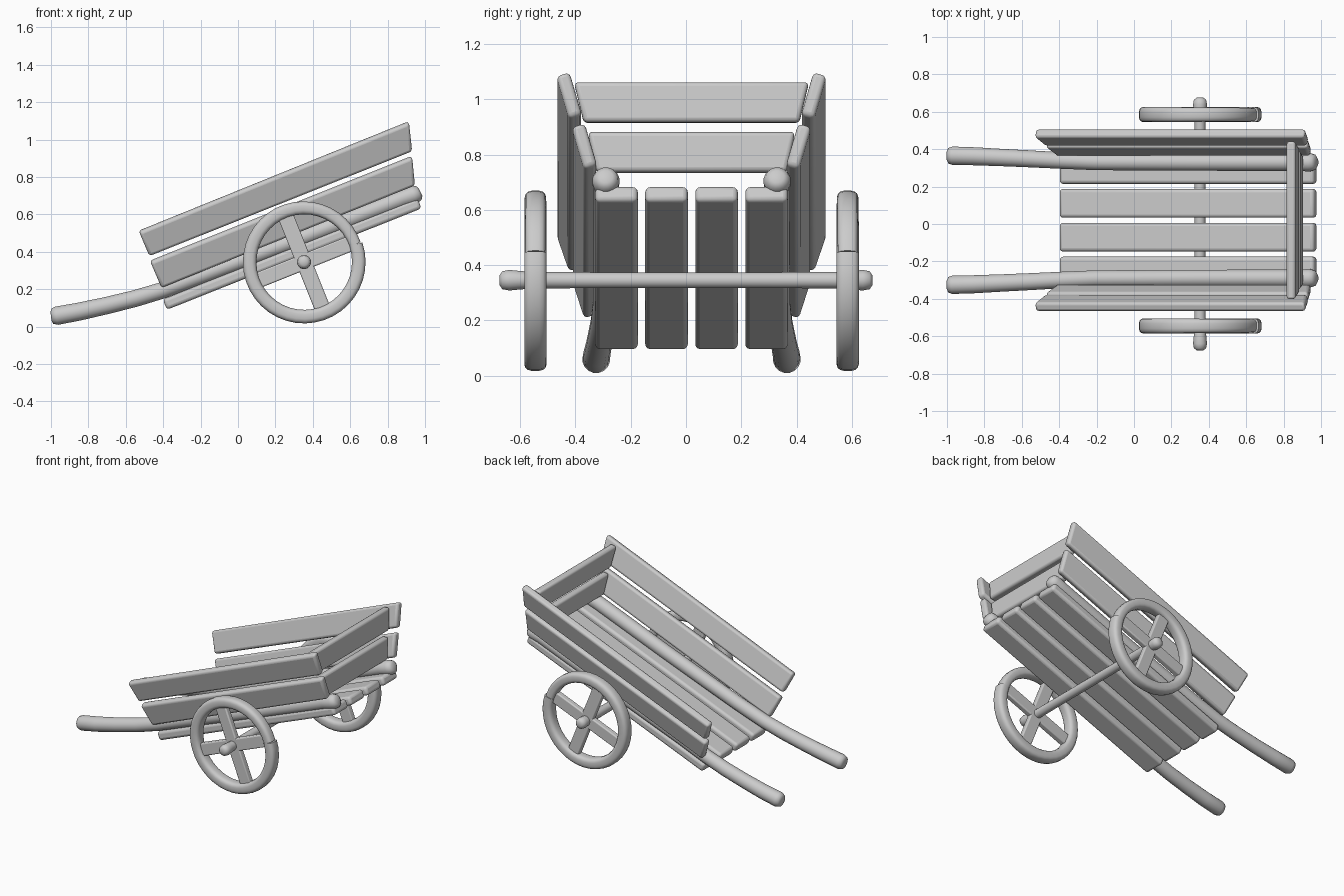
import bpy, bmesh, math
from mathutils import Vector

cube = bpy.data.objects.get("Cube")
if cube:
    bpy.data.objects.remove(cube, do_unlink=True)

wood = bpy.data.materials.new("plain_grey")
wood.use_nodes = True
wood.diffuse_color = (0.6, 0.6, 0.6, 1)
wood.node_tree.nodes["Principled BSDF"].inputs["Base Color"].default_value = (0.6, 0.6, 0.6, 1)

MID = 0.02                      # cart body's centre line in y
PITCH = math.radians(21.7)      # slope of the cart bed
ALONG = Vector((math.cos(PITCH), 0, math.sin(PITCH)))
UP = Vector((-math.sin(PITCH), 0, math.cos(PITCH)))
HUB = Vector((0.353, 0, 0.345))


def finish(name, bm, bevel=0.0, angle=50):
    bmesh.ops.recalc_face_normals(bm, faces=bm.faces[:])
    mesh = bpy.data.meshes.new(name)
    bm.to_mesh(mesh)
    bm.free()
    mesh.materials.append(wood)
    obj = bpy.data.objects.new(name, mesh)
    bpy.context.collection.objects.link(obj)
    if bevel:
        mod = obj.modifiers.new("rounded_edges", 'BEVEL')
        mod.width = bevel
        mod.segments = 3
        mod.limit_method = 'NONE'
    bpy.ops.object.select_all(action='DESELECT')
    obj.select_set(True)
    bpy.context.view_layer.objects.active = obj
    bpy.ops.object.shade_smooth_by_angle(angle=math.radians(angle))
    return obj


def plank(name, quad, thick, bevel=0.016):
    """Board whose middle plane is the given four corners."""
    bm = bmesh.new()
    quad = [Vector(p) for p in quad]
    n = (quad[2] - quad[0]).cross(quad[3] - quad[1]).normalized() * thick / 2
    a, b = [[bm.verts.new(p + s * n) for p in quad] for s in (-1, 1)]
    bm.faces.new(a)
    bm.faces.new(b)
    for i in range(4):
        j = (i + 1) % 4
        bm.faces.new((a[i], a[j], b[j], b[i]))
    return finish(name, bm, bevel)


def sweep(name, path, scales, side, section):
    """Solid bar: section points (side, normal) carried along a path."""
    bm = bmesh.new()
    rings = []
    for i, p in enumerate(path):
        t = (path[min(i + 1, len(path) - 1)] - path[max(i - 1, 0)]).normalized()
        n = t.cross(side).normalized()
        rings.append([bm.verts.new(p + (side * u + n * v) * scales[i]) for u, v in section])
    count = len(section)
    for a, b in zip(rings, rings[1:]):
        for i in range(count):
            j = (i + 1) % count
            bm.faces.new((a[i], a[j], b[j], b[i]))
    bm.faces.new(rings[0])
    bm.faces.new(rings[-1])
    return finish(name, bm)


def oval(w, h, power=1.0, count=16):
    def f(c):
        return math.copysign(abs(c) ** power, c)
    angles = [2 * math.pi * (i + 0.5) / count for i in range(count)]
    return [(w * f(math.cos(a)), h * f(math.sin(a))) for a in angles]


Y = Vector((0, 1, 0))

# Floor planks
start = Vector((-0.38, 0, 0.09)) + UP * 0.03
for i in range(4):
    y = MID + (i - 1.5) * 0.181
    near, far = start + Y * y, start + ALONG * 1.465 + Y * y
    plank(f"floor_plank_{i + 1}", [near - Y * .077, far - Y * .077, far + Y * .077, near + Y * .077], 0.06, 0.018)

# Side boards, leaning outward: (x, z, offset) corners
side_boards = {
    "upper": [(-.475, .38, .42), (.93, .94, .42), (.913, 1.095, .465), (-.53, .51, .465)],
    "lower": [(-.41, .21, .365), (.945, .757, .365), (.93, .91, .41), (-.47, .35, .41)],
}
for level, corners in side_boards.items():
    for s, label in ((-1, "front"), (1, "back")):
        plank(f"{label}_{level}_board", [(x, MID + s * o, z) for x, z, o in corners], 0.05)

# End boards, trapezoids between the sides: (x, z, half width)
for level, low, top in (("upper", (.86, .915, .39), (.838, 1.06, .425)),
                        ("lower", (.882, .735, .345), (.863, .88, .375))):
    plank(f"end_{level}_board", [(low[0], MID - low[2], low[1]), (low[0], MID + low[2], low[1]),
                                 (top[0], MID + top[2], top[1]), (top[0], MID - top[2], top[1])], 0.05)

# Handle rails: (x, z, offset, radius)
rail = [(-1, .055, .345, .025), (-.992, .056, .345, .042), (-.97, .058, .345, .05),
        (-.85, .08, .342, .049), (-.7, .113, .335, .047), (-.55, .15, .328, .046),
        (-.4, .195, .32, .045), (-.2, .27, .312, .045), (.35, .478, .31, .046),
        (.88, .685, .31, .047), (.94, .705, .31, .05), (.965, .715, .31, .042), (.975, .72, .31, .025)]
for s, label in ((-1, "front"), (1, "back")):
    sweep(f"{label}_handle", [Vector((x, MID + s * o, z)) for x, z, o, r in rail],
          [r for *_, r in rail], Y, oval(1, 1))

# Axle with slightly swollen ends
axle = [(.675, .018), (.665, .033), (.64, .038), (.61, .035), (.55, .03), (.2, .029)]
axle += [(-y, r) for y, r in reversed(axle)]
sweep("axle", [HUB + Y * y for y, r in axle], [r for y, r in axle], Vector((1, 0, 0)), oval(1, 1))

# Wheels: rim with an open seam, and two crossed spokes
for s, label in ((-1, "front"), (1, "back")):
    hub = HUB + Y * (MID + s * 0.565)
    steps = 40
    path, scales = [], []
    for i in range(steps + 1):
        f = i / steps
        a = math.radians(19 + 360 * f)
        path.append(hub + Vector((math.cos(a), 0, math.sin(a))) * (0.289 + 0.004 * f))
        scales.append(0.92 + 0.13 * min(1, f * 3) if f < 0.8 else 1.05)
    sweep(f"{label}_wheel_rim", path, scales, Y, oval(0.039, 0.035, 0.65))
    for name, d, w in (("upright", UP, ALONG), ("level", ALONG, UP)):
        plank(f"{label}_{name}_spoke", [hub - d * .28 - w * .042, hub + d * .28 - w * .042,
                                        hub + d * .28 + w * .042, hub - d * .28 + w * .042], 0.04, 0.008)
